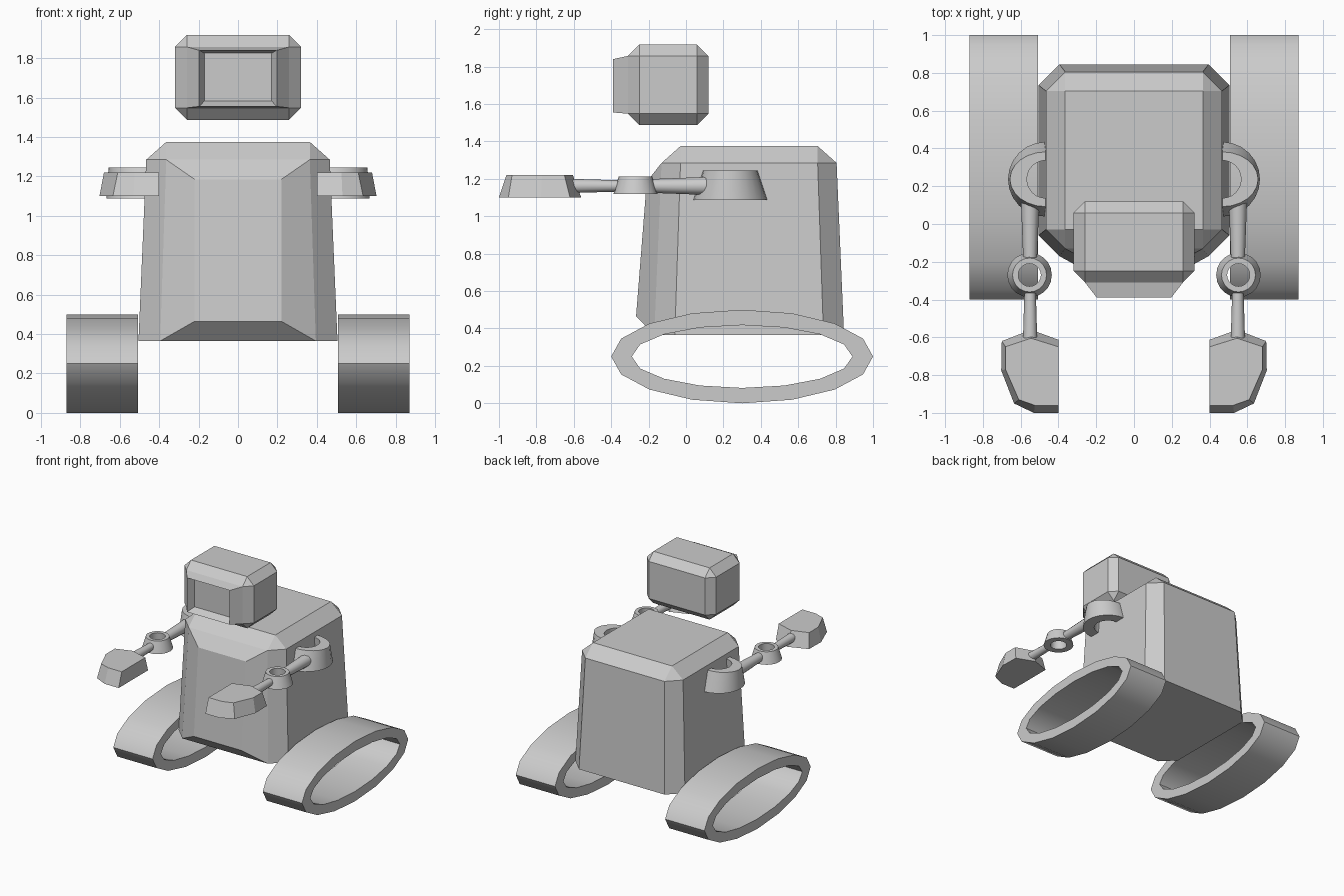
import bpy, bmesh
from math import sin, cos, pi

if "Cube" in bpy.data.objects:
    bpy.data.objects.remove(bpy.data.objects["Cube"])


def finish(bm, name, mirror=False, smooth=False):
    bmesh.ops.recalc_face_normals(bm, faces=bm.faces)
    me = bpy.data.meshes.new(name)
    bm.to_mesh(me)
    bm.free()
    ob = bpy.data.objects.new(name, me)
    bpy.context.collection.objects.link(ob)
    bpy.ops.object.select_all(action='DESELECT')
    ob.select_set(True)
    bpy.context.view_layer.objects.active = ob
    if smooth:
        bpy.ops.object.shade_smooth_by_angle(angle=pi / 4.5)
    if mirror:
        ob.modifiers.new("Mirror", 'MIRROR')
    return ob


def loft(name, rings, closed=False, smooth=False):
    """Skin a list of rings; closed joins last to first, otherwise ends are capped."""
    bm = bmesh.new()
    loops = [[bm.verts.new(p) for p in r] for r in rings]
    pairs = list(zip(loops, loops[1:]))
    if closed:
        pairs.append((loops[-1], loops[0]))
    else:
        bm.faces.new(loops[0])
        bm.faces.new(loops[-1])
    n = len(loops[0])
    for a, b in pairs:
        for i in range(n):
            j = (i + 1) % n
            bm.faces.new((a[i], a[j], b[j], b[i]))
    return finish(bm, name, True, smooth)


def oval(n, f):
    return [f(cos(2 * pi * i / n), sin(2 * pi * i / n)) for i in range(n)]


def bevelled_box(lo, hi, offset, keep_bottom):
    bm = bmesh.new()
    bmesh.ops.create_cube(bm, size=1)
    for v in bm.verts:
        v.co = [lo[i] + (v.co[i] + .5) * (hi[i] - lo[i]) for i in range(3)]
    edges = [e for e in bm.edges
             if not (keep_bottom and all(v.co.z < lo[2] + .001 for v in e.verts))]
    bmesh.ops.bevel(bm, geom=edges, offset=offset, segments=1, profile=.5,
                    affect='EDGES', offset_type='OFFSET')
    return bm


def push_face(bm, face, hx, z0, z1, y0, y1):
    """Extrude a face and fit it to a rectangle facing forward."""
    new = bmesh.ops.extrude_discrete_faces(bm, faces=[face])['faces'][0]
    mid = new.calc_center_median().z
    for v in new.verts:
        low = v.co.z < mid
        v.co = (hx if v.co.x > 0 else -hx, y0 if low else y1, z0 if low else z1)
    return new


def front_face(bm):
    return min(bm.faces, key=lambda f: f.calc_center_median().y)


# Torso: tapered bevelled box with a raised chest panel
bm = bevelled_box((-.505, -.17, .365), (.505, .845, 1.375), .11, True)
for v in bm.verts:
    if 1.2 < v.co.z < 1.3:
        v.co.z = 1.285
    s = 1 - .078 * min((v.co.z - .365) / .92, 1)
    v.co.x *= s
    v.co.y = .335 + (v.co.y - .335) * s
push_face(bm, front_face(bm), .22, .465, 1.185, -.267, -.21)
finish(bm, "torso")

# Head: bevelled box with a protruding visor and recessed screen
bm = bevelled_box((-.32, -.31, 1.487), (.32, .12, 1.918), .061, False)
f = push_face(bm, front_face(bm), .197, 1.555, 1.84, -.39, -.39)
f = push_face(bm, f, .17, 1.583, 1.825, -.33, -.33)
finish(bm, "head")

# Tracks: oval loops
loft("track", [oval(16, lambda c, s: (x, .3 + a * c, .25 + b * s))
               for x, a, b in ((.508, .7, .25), (.87, .7, .25),
                               (.87, .59, .168), (.508, .59, .168))], True, True)


# Shoulder and elbow rings, flared toward the bottom
def joint(name, n, cx, cy, sections):
    loft(name, [oval(n, lambda c, s: (cx + rx * c, cy + ry * s, z))
                for z, rx, ry in sections], True, True)


joint("shoulder_ring", 24, .467, .237, ((1.087, .2, .198), (1.245, .19, .145),
                                        (1.245, .1, .1), (1.087, .11, .11)))
joint("elbow_ring", 20, .553, -.27, ((1.118, .118, .118), (1.213, .09, .09),
                                     (1.213, .06, .06), (1.118, .065, .065)))

# Arm rods
for name, y0, r0, y1, r1 in (("upper_arm", .11, .048, -.18, .037),
                             ("forearm", -.35, .03, -.62, .038)):
    loft(name, [oval(12, lambda c, s: (.55 + r * c, y, 1.162 + r * s))
                for y, r in ((y0, r0), (y1, r1))], smooth=True)

# Hands: mitten slabs with sloped sides
low = [(.4, -.613), (.545, -.56), (.7, -.62), (.703, -.775),
       (.635, -.95), (.53, -1), (.4, -1)]
top = [(.4, -.65), (.545, -.605), (.68, -.65), (.68, -.77),
       (.61, -.93), (.525, -.96), (.4, -.96)]
loft("hand", [[(x, y, 1.1) for x, y in low], [(x, y, 1.22) for x, y in top]])
